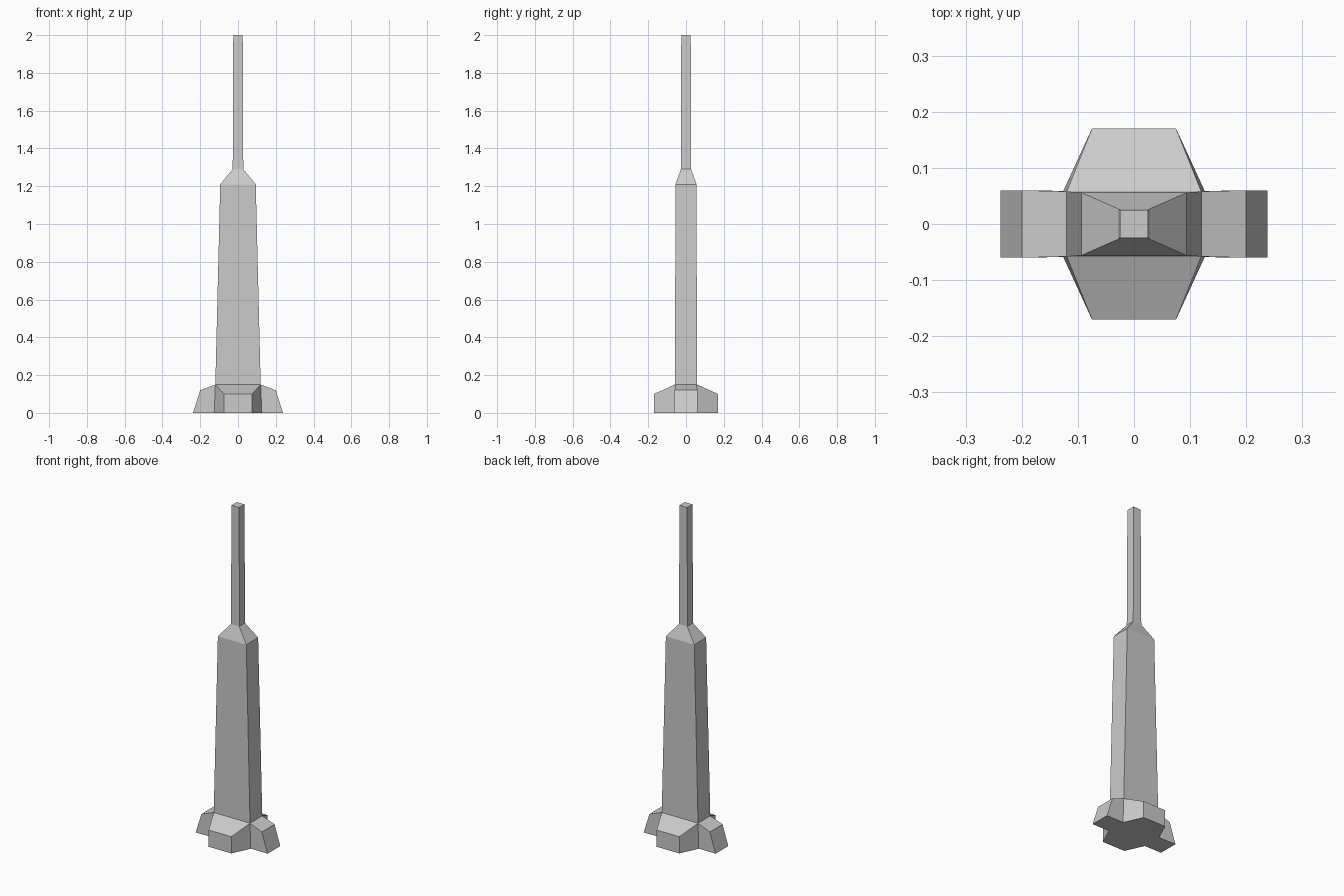
import bpy, bmesh

if "Cube" in bpy.data.objects:
    bpy.data.objects.remove(bpy.data.objects["Cube"])


def loft(bm, rings):
    """Stack rectangular rings (half_x, half_y, z); return the side faces of each level."""
    loops = [[bm.verts.new((sx * hx, sy * hy, z))
              for sx, sy in ((-1, -1), (1, -1), (1, 1), (-1, 1))]
             for hx, hy, z in rings]
    sides = []
    for a, b in zip(loops, loops[1:]):
        for i in range(4):
            j = (i + 1) % 4
            sides.append(bm.faces.new((a[i], a[j], b[j], b[i])))
    return loops, sides


def finish(bm, name):
    bmesh.ops.recalc_face_normals(bm, faces=bm.faces)
    mesh = bpy.data.meshes.new(name)
    bm.to_mesh(mesh)
    bm.free()
    bpy.context.collection.objects.link(bpy.data.objects.new(name, mesh))


def sign(v):
    return 1 if v > 0 else -1


# Footing: a block whose four sides are pulled out into sloping feet
bm = bmesh.new()
loops, sides = loft(bm, [(0.126, 0.059, 0), (0.12, 0.058, 0.15)])
bm.faces.new(loops[0][::-1])
bm.normal_update()
for face in bmesh.ops.extrude_discrete_faces(bm, faces=sides)["faces"]:
    n = face.normal.copy()
    for v in face.verts:
        high = v.co.z > 0.05
        if abs(n.x) > abs(n.y):
            v.co = (sign(n.x) * (0.20 if high else 0.238),
                    sign(v.co.y) * 0.06, 0.12 if high else 0)
        else:
            v.co = (sign(v.co.x) * 0.075, sign(n.y) * 0.17, 0.10 if high else 0)
finish(bm, "footing")

# Tapered tower with sloping shoulders and a slim mast, in one skin
bm = bmesh.new()
loops, sides = loft(bm, [(0.12, 0.058, 0.15), (0.094, 0.056, 1.21),
                         (0.028, 0.027, 1.29), (0.025, 0.025, 2.0)])
bm.faces.new(loops[-1])
finish(bm, "tower_and_mast")
